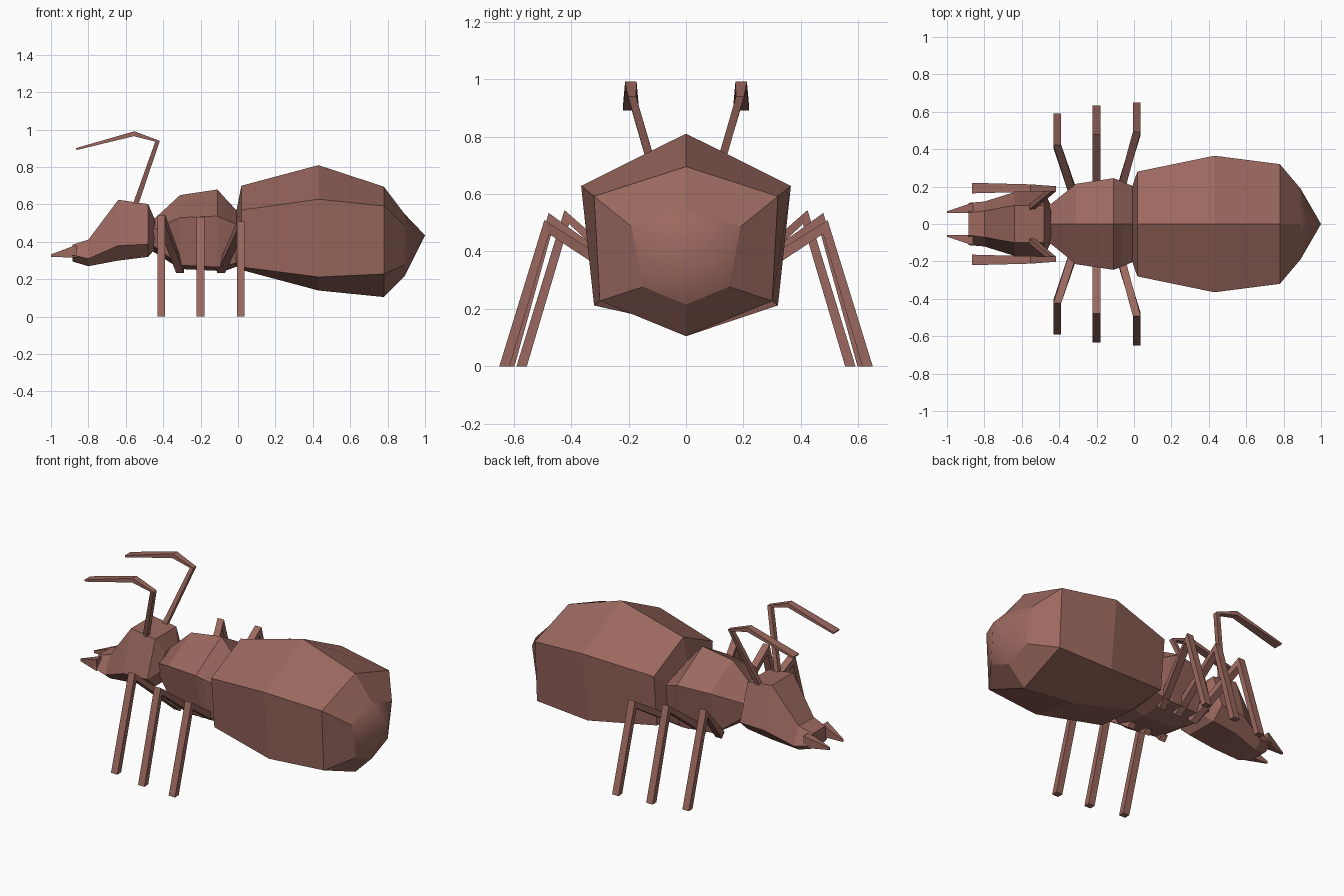
import bpy, bmesh
from mathutils import Vector as V

mat = bpy.data.materials.new("reddish_brown")
mat.diffuse_color = (0.33, 0.14, 0.115, 1)


def loft(name, rings, tip=None):
    """Skin matching rings; close the ends with caps or a smooth pointed tip."""
    bm = bmesh.new()
    rows = [[bm.verts.new(p) for p in r] for r in rings]
    n = len(rows[0])
    for a, b in zip(rows, rows[1:]):
        for i in range(n):
            bm.faces.new((a[i], a[(i + 1) % n], b[(i + 1) % n], b[i]))
    bm.faces.new(rows[0])
    if tip:
        t = bm.verts.new(tip)
        for i in range(n):
            bm.faces.new((rows[-1][i], rows[-1][(i + 1) % n], t)).smooth = True
    else:
        bm.faces.new(rows[-1])
    bmesh.ops.recalc_face_normals(bm, faces=bm.faces)
    me = bpy.data.meshes.new(name)
    bm.to_mesh(me)
    bm.free()
    me.materials.append(mat)
    ob = bpy.data.objects.new(name, me)
    bpy.context.collection.objects.link(ob)
    return ob


def peaked(x, top, yu, zu, yl, zl, bot):
    """Six-sided ring with a ridge on top and a keel below."""
    return [(x, 0, top), (x, yu, zu), (x, yl, zl), (x, 0, bot), (x, -yl, zl), (x, -yu, zu)]


def flat_top(x, yt, top, ym, zm, yb, bot):
    """Six-sided ring with flat top and bottom."""
    return [(x, yt, top), (x, ym, zm), (x, yb, bot), (x, -yb, bot), (x, -ym, zm), (x, -yt, top)]


def limb(name, stations):
    """Four-sided bar through (centre, half width vector, half thickness vector)."""
    rings = []
    for c, w, t in stations:
        c, w, t = V(c), V(w), V(t)
        rings.append([c + w + t, c - w + t, c - w - t, c + w - t])
    return loft(name, rings)


# Abdomen
loft("abdomen", [
    peaked(-0.01, 0.56, 0.20, 0.49, 0.19, 0.29, 0.27),
    peaked(0.018, 0.70, 0.28, 0.57, 0.25, 0.265, 0.25),
    peaked(0.43, 0.81, 0.365, 0.628, 0.32, 0.212, 0.14),
    peaked(0.78, 0.695, 0.32, 0.592, 0.30, 0.228, 0.105),
    peaked(0.89, 0.55, 0.19, 0.487, 0.15, 0.277, 0.215)], tip=(1, 0, 0.435))

# Thorax
loft("thorax", [
    peaked(-0.46, 0.52, 0.10, 0.46, 0.09, 0.38, 0.35),
    peaked(-0.44, 0.53, 0.11, 0.47, 0.10, 0.37, 0.34),
    peaked(-0.31, 0.65, 0.215, 0.53, 0.17, 0.275, 0.255),
    peaked(-0.11, 0.68, 0.245, 0.538, 0.19, 0.265, 0.245),
    peaked(-0.07, 0.635, 0.23, 0.52, 0.19, 0.27, 0.245),
    peaked(0.0, 0.56, 0.20, 0.49, 0.18, 0.29, 0.27)])

# Head
loft("head", [
    flat_top(-0.445, 0.06, 0.52, 0.10, 0.42, 0.06, 0.36),
    flat_top(-0.48, 0.10, 0.602, 0.175, 0.388, 0.10, 0.32),
    flat_top(-0.64, 0.10, 0.625, 0.17, 0.38, 0.10, 0.30),
    flat_top(-0.80, 0.07, 0.412, 0.12, 0.31, 0.07, 0.27),
    flat_top(-0.885, 0.06, 0.385, 0.113, 0.33, 0.06, 0.295)])

# Base and knee of each leg: base x, knee x, knee y, knee z, foot y
legs = {"front": (-0.31, -0.41, 0.415, 0.52, 0.572),
        "middle": (-0.20, -0.20, 0.47, 0.51, 0.615),
        "rear": (-0.09, 0.015, 0.485, 0.485, 0.632)}

for s, side in ((1, "left"), (-1, "right")):
    # Mandibles
    loft("mandible_" + side, [
        [(-0.86, s * 0.115, 0.385), (-0.86, s * 0.06, 0.385),
         (-0.86, s * 0.06, 0.315), (-0.86, s * 0.115, 0.315)],
        [(-1, s * 0.068, 0.333), (-1, s * 0.06, 0.333),
         (-1, s * 0.06, 0.32), (-1, s * 0.068, 0.32)]])
    # Antennae
    limb("antenna_" + side, [
        ((-0.565, s * 0.075, 0.55), (0, 0.014, 0), (0.014, 0, -0.004)),
        ((-0.43, s * 0.188, 0.938), (0, 0.014, 0), (0.012, 0, 0.002)),
        ((-0.555, s * 0.192, 0.978), (0, 0.02, 0), (0.001, 0, 0.013)),
        ((-0.865, s * 0.192, 0.896), (0, 0.028, 0), (-0.002, 0, 0.005))])
    # Legs
    for label, (bx, kx, ky, kz, fy) in legs.items():
        w = (0.021, 0, 0)
        limb(f"{label}_leg_{side}", [
            ((bx, s * 0.12, 0.25), w, (0, -s * 0.013, 0.016)),
            ((kx, s * ky, kz), w, (0, s * 0.008, 0.024)),
            ((kx, s * fy, 0), w, (0, s * 0.018, 0))])
